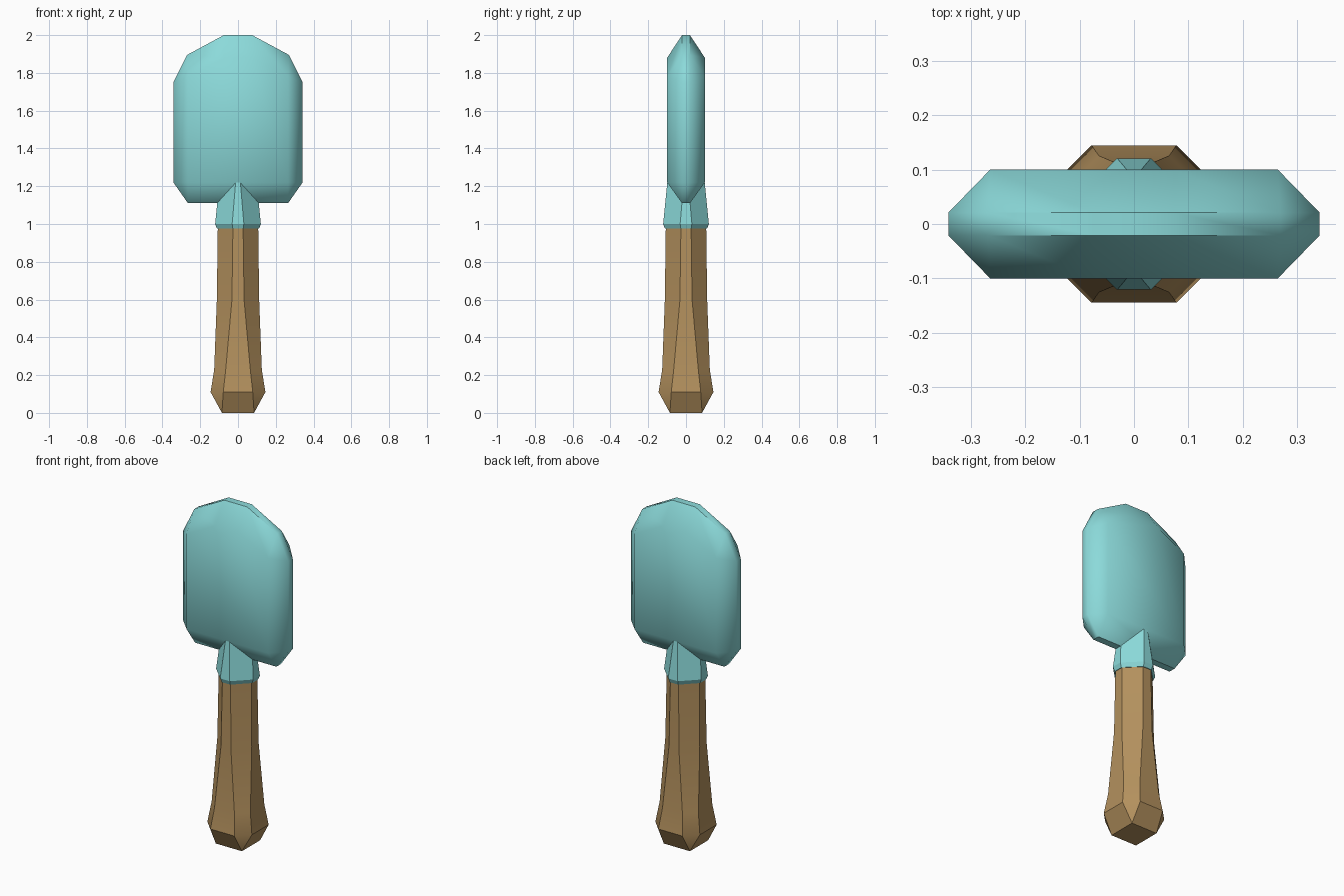
import bpy
import bmesh
import math

if "Cube" in bpy.data.objects:
    bpy.data.objects.remove(bpy.data.objects["Cube"])


def material(name, color):
    m = bpy.data.materials.new(name)
    m.diffuse_color = (*color, 1)
    m.use_nodes = True
    m.node_tree.nodes["Principled BSDF"].inputs["Base Color"].default_value = m.diffuse_color
    return m


def loft(name, rings, mat, smooth_angle):
    """Skin equal-length rings, cap both ends, merge coincident corners."""
    bm = bmesh.new()
    rows = [[bm.verts.new(p) for p in ring] for ring in rings]
    n = len(rows[0])
    for a, b in zip(rows, rows[1:]):
        for i in range(n):
            j = (i + 1) % n
            bm.faces.new((a[i], a[j], b[j], b[i]))
    bm.faces.new(rows[0][::-1])
    bm.faces.new(rows[-1])
    bmesh.ops.remove_doubles(bm, verts=bm.verts, dist=0.0005)
    bmesh.ops.recalc_face_normals(bm, faces=bm.faces)
    for f in bm.faces:
        f.smooth = True
    for e in bm.edges:
        e.smooth = e.calc_face_angle(math.pi) < math.radians(smooth_angle)
    mesh = bpy.data.meshes.new(name)
    bm.to_mesh(mesh)
    bm.free()
    mesh.materials.append(mat)
    obj = bpy.data.objects.new(name, mesh)
    bpy.context.collection.objects.link(obj)
    return obj


def octagon(z, half, flat):
    """Square of the given half width with cut corners."""
    pts = [(half, -flat), (half, flat), (flat, half), (-flat, half),
           (-half, flat), (-half, -flat), (-flat, -half), (flat, -half)]
    return [(x, y, z) for x, y in pts]


def outline(y, right_side):
    """Blade outline at depth y, mirrored from its right half."""
    pts = right_side + [(-x, z) for x, z in reversed(right_side)]
    return [(x, y, z) for x, z in pts]


wood = material("brown wood", (0.45, 0.28, 0.11))
teal = material("teal metal", (0.26, 0.70, 0.70))

# Handle: flared eight-sided grip ending in a square foot
loft("handle", [octagon(*r) for r in (
    (0.0, 0.085, 0.085), (0.11, 0.145, 0.078), (0.23, 0.126, 0.065),
    (0.6, 0.112, 0.032), (0.98, 0.107, 0.027))], wood, 30)

# Collar: tapered socket between handle and blade
loft("collar", [octagon(*r) for r in (
    (0.975, 0.111, 0.027), (1.0, 0.121, 0.031), (1.225, 0.0985, 0.012))],
    teal, 20)

# Blade: thick plate with bevelled rim
rim = [(0.265, 1.11), (0.342, 1.22), (0.342, 1.75), (0.27, 1.895), (0.075, 2.0)]
face = [(0.265, 1.22), (0.265, 1.22), (0.265, 1.78), (0.265, 1.78), (0.075, 1.88)]
loft("blade", [outline(-0.1, face), outline(-0.021, rim),
               outline(0.021, rim), outline(0.1, face)], teal, 40)
